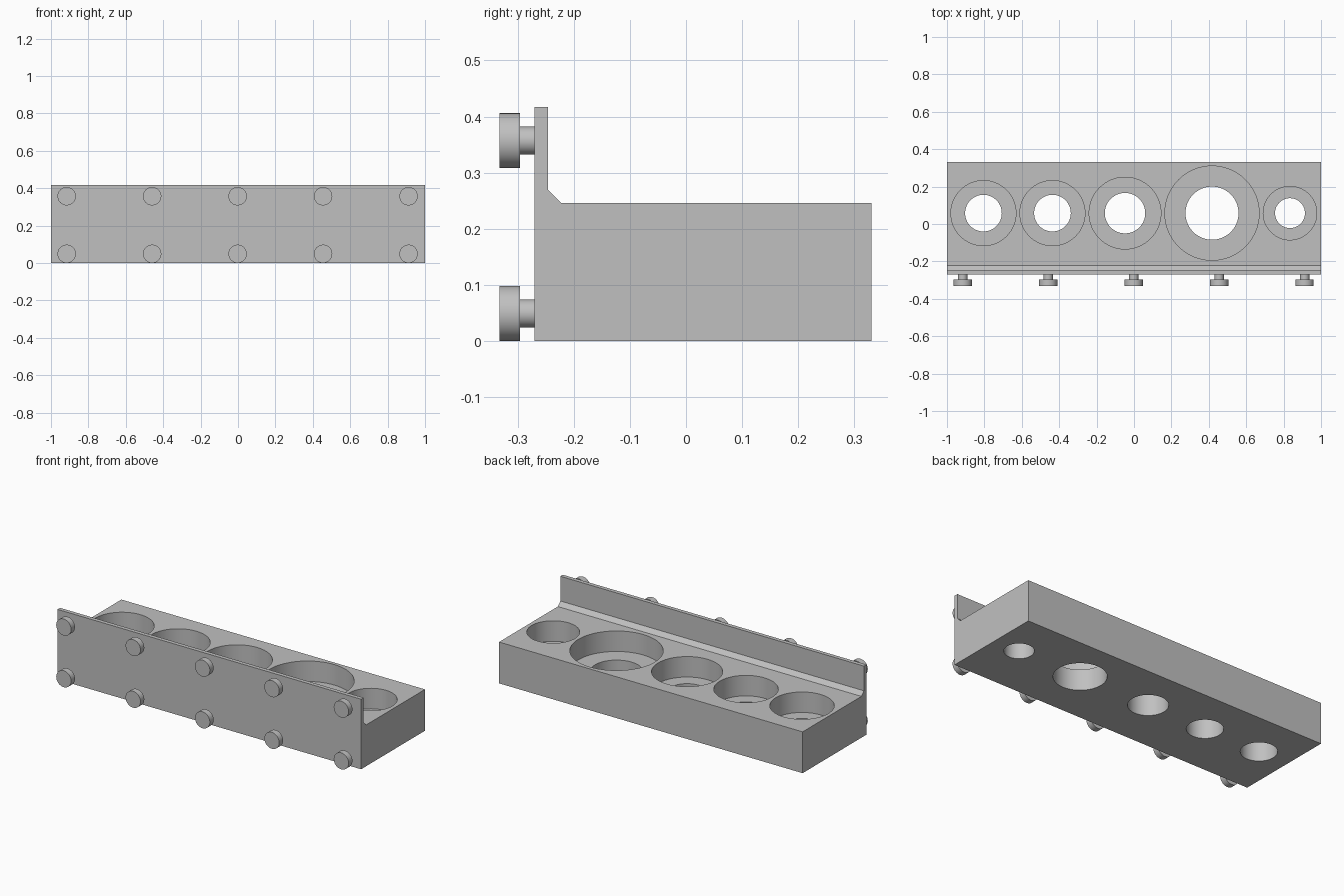
import bpy
import bmesh
import math
from mathutils import Matrix

cube = bpy.data.objects.get("Cube")
if cube:
    bpy.data.objects.remove(cube, do_unlink=True)

grey = bpy.data.materials.new("plain grey")
grey.use_nodes = True
grey.diffuse_color = (0.53, 0.53, 0.53, 1)
grey.node_tree.nodes["Principled BSDF"].inputs["Base Color"].default_value = (0.53, 0.53, 0.53, 1)


def add_object(name, bm):
    bmesh.ops.recalc_face_normals(bm, faces=bm.faces)
    mesh = bpy.data.meshes.new(name)
    bm.to_mesh(mesh)
    bm.free()
    mesh.materials.append(grey)
    obj = bpy.data.objects.new(name, mesh)
    bpy.context.collection.objects.link(obj)
    return obj


def lathe(name, profile, matrix, segments=64):
    """Closed solid spun around local z from (radius, height) pairs."""
    bm = bmesh.new()
    rings = []
    for r, h in profile:
        rings.append([bm.verts.new((r * math.cos(a), r * math.sin(a), h))
                      for a in (2 * math.pi * i / segments for i in range(segments))])
    for low, high in zip(rings, rings[1:]):
        for i in range(segments):
            j = (i + 1) % segments
            bm.faces.new((low[i], low[j], high[j], high[i]))
    bm.faces.new(rings[0][::-1])
    bm.faces.new(rings[-1])
    bm.transform(matrix)
    return add_object(name, bm)


def smooth(obj):
    bpy.ops.object.select_all(action="DESELECT")
    obj.select_set(True)
    bpy.context.view_layer.objects.active = obj
    bpy.ops.object.shade_smooth_by_angle(angle=math.radians(30))


# Rack body: side profile (y, z) with upright lip, extruded along x
side = [(-0.27, 0), (0.331, 0), (0.331, 0.246), (-0.222, 0.246),
        (-0.246, 0.27), (-0.246, 0.417), (-0.27, 0.417)]
bm = bmesh.new()
face = bm.faces.new([bm.verts.new((-1, y, z)) for y, z in side])
extruded = bmesh.ops.extrude_face_region(bm, geom=[face])["geom"]
bmesh.ops.translate(bm, vec=(2, 0, 0),
                    verts=[v for v in extruded if isinstance(v, bmesh.types.BMVert)])
body = add_object("rack_body", bm)

# Stepped through holes: centre x, upper radius, lower radius
holes = [(-0.805, 0.174, 0.098), (-0.436, 0.174, 0.098), (-0.048, 0.192, 0.108),
         (0.417, 0.252, 0.142), (0.834, 0.143, 0.08)]
step_z = 0.124
cutters = []
for x, wide, narrow in holes:
    cutter = lathe("hole_cutter",
                   [(narrow, -0.1), (narrow, step_z), (wide, step_z), (wide, 0.5)],
                   Matrix.Translation((x, 0.058, 0)))
    cutter.hide_render = True
    cutters.append(cutter)
    cut = body.modifiers.new("hole", "BOOLEAN")
    cut.operation = "DIFFERENCE"
    cut.solver = "EXACT"
    cut.object = cutter

# Bake the cuts, then drop the cutters
bpy.context.view_layer.update()
baked = bpy.data.meshes.new_from_object(
    body.evaluated_get(bpy.context.evaluated_depsgraph_get()))
body.modifiers.clear()
body.data = baked
for cutter in cutters:
    bpy.data.objects.remove(cutter, do_unlink=True)
smooth(body)

# Mounting studs: two rows of five on the front plate, heads facing forward
stud = [(0.025, 0.268), (0.025, 0.296), (0.049, 0.296), (0.049, 0.332)]
for row, z in (("lower", 0.049), ("upper", 0.357)):
    for i in range(5):
        place = Matrix.Translation((-0.002 + 0.457 * (i - 2), 0, z)) @ Matrix.Rotation(math.pi / 2, 4, "X")
        smooth(lathe(f"{row}_stud_{i + 1}", stud, place, 48))
